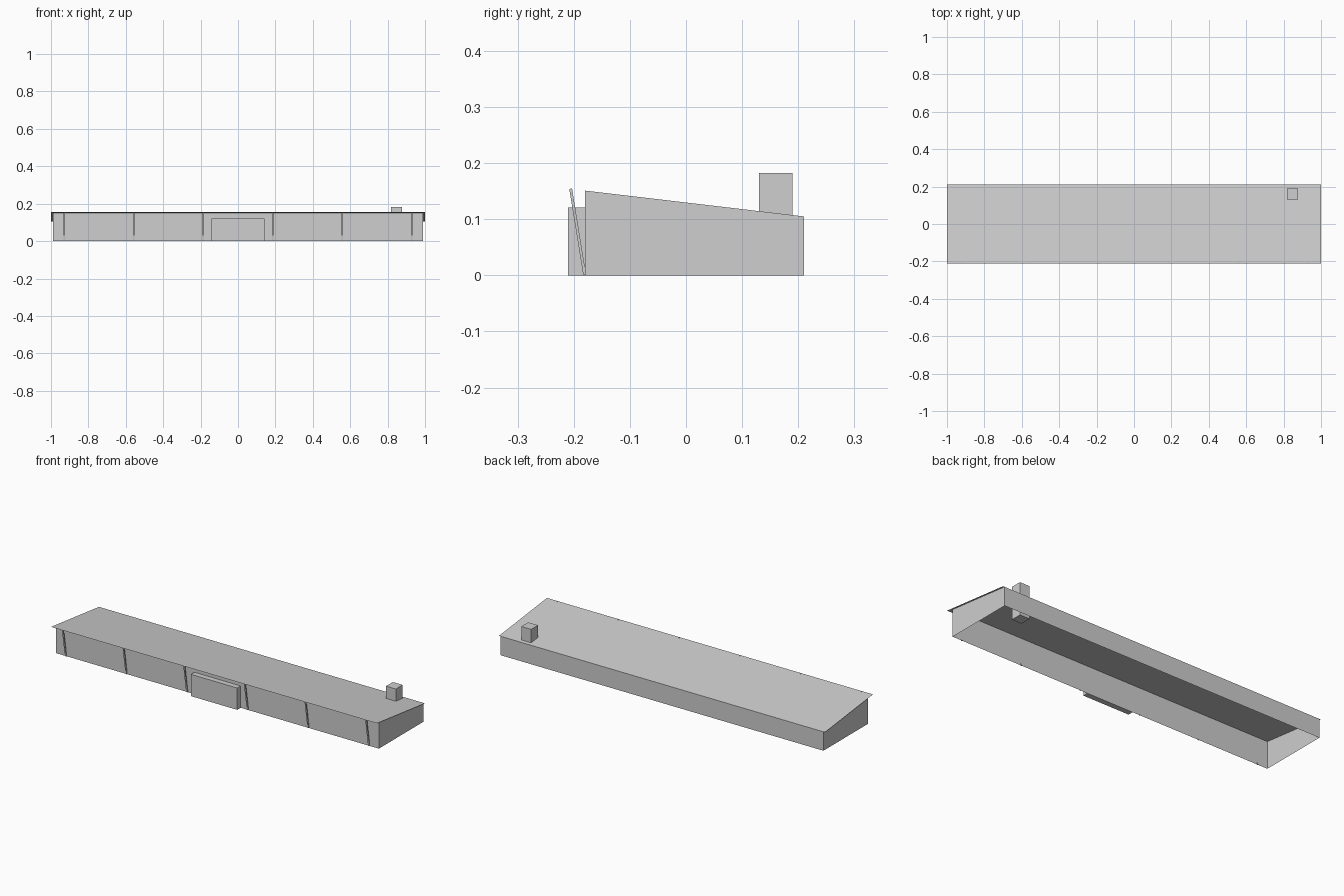
import bpy
import bmesh
from math import atan2, hypot
from mathutils import Matrix

cube = bpy.data.objects.get("Cube")
if cube:
    bpy.data.objects.remove(cube, do_unlink=True)

grey = bpy.data.materials.new("light_grey")
grey.use_nodes = True
colour = (0.62, 0.62, 0.62, 1)
grey.diffuse_color = colour
grey.node_tree.nodes["Principled BSDF"].inputs["Base Color"].default_value = colour

FRONT, BACK = -0.18, 0.21
WALL_X = 0.99
EAVE = -0.21


def roof_z(y):
    """Height of the sloping roof plane at depth y."""
    return 0.105 + (BACK - y) * 0.118


def finish(name, bm):
    mesh = bpy.data.meshes.new(name)
    bmesh.ops.recalc_face_normals(bm, faces=bm.faces)
    bm.to_mesh(mesh)
    bm.free()
    mesh.materials.append(grey)
    obj = bpy.data.objects.new(name, mesh)
    bpy.context.collection.objects.link(obj)
    return obj


def box(name, low, high):
    bm = bmesh.new()
    size = [b - a for a, b in zip(low, high)]
    centre = [(a + b) / 2 for a, b in zip(low, high)]
    bmesh.ops.create_cube(bm, size=1, matrix=Matrix.Translation(centre)
                          @ Matrix.Diagonal((*size, 1)))
    return finish(name, bm)


# Walls: an open ring whose top follows the roof slope
bm = bmesh.new()
corners = [(-WALL_X, FRONT), (WALL_X, FRONT), (WALL_X, BACK), (-WALL_X, BACK)]
bottom = [bm.verts.new((x, y, 0)) for x, y in corners]
top = [bm.verts.new((x, y, roof_z(y))) for x, y in corners]
for i in range(4):
    j = (i + 1) % 4
    bm.faces.new((bottom[i], bottom[j], top[j], top[i]))
finish("walls", bm)

# Roof: a thin sheet overhanging the front and both ends
bm = bmesh.new()
bm.faces.new([bm.verts.new((x, y, roof_z(y)))
              for x, y in ((-1, EAVE), (1, EAVE), (1, BACK), (-1, BACK))])
roof = finish("roof", bm)
if roof.data.polygons[0].normal.z < 0:
    roof.data.flip_normals()

# Entrance block and chimney
box("entrance_block", (-0.142, EAVE, 0), (0.142, FRONT, 0.121))
box("chimney", (0.817, 0.13, 0), (0.877, 0.19, 0.182))

# Leaning struts that carry the front eave
lean_y, lean_z = -0.025, 0.154
for n in range(6):
    strut = box(f"strut_{n + 1}", (-0.004, 0, 0),
                (0.004, 0.005, hypot(lean_y, lean_z)))
    strut.location = (-0.93 + n * 0.372, -0.183, 0)
    strut.rotation_euler.x = atan2(-lean_y, lean_z)
